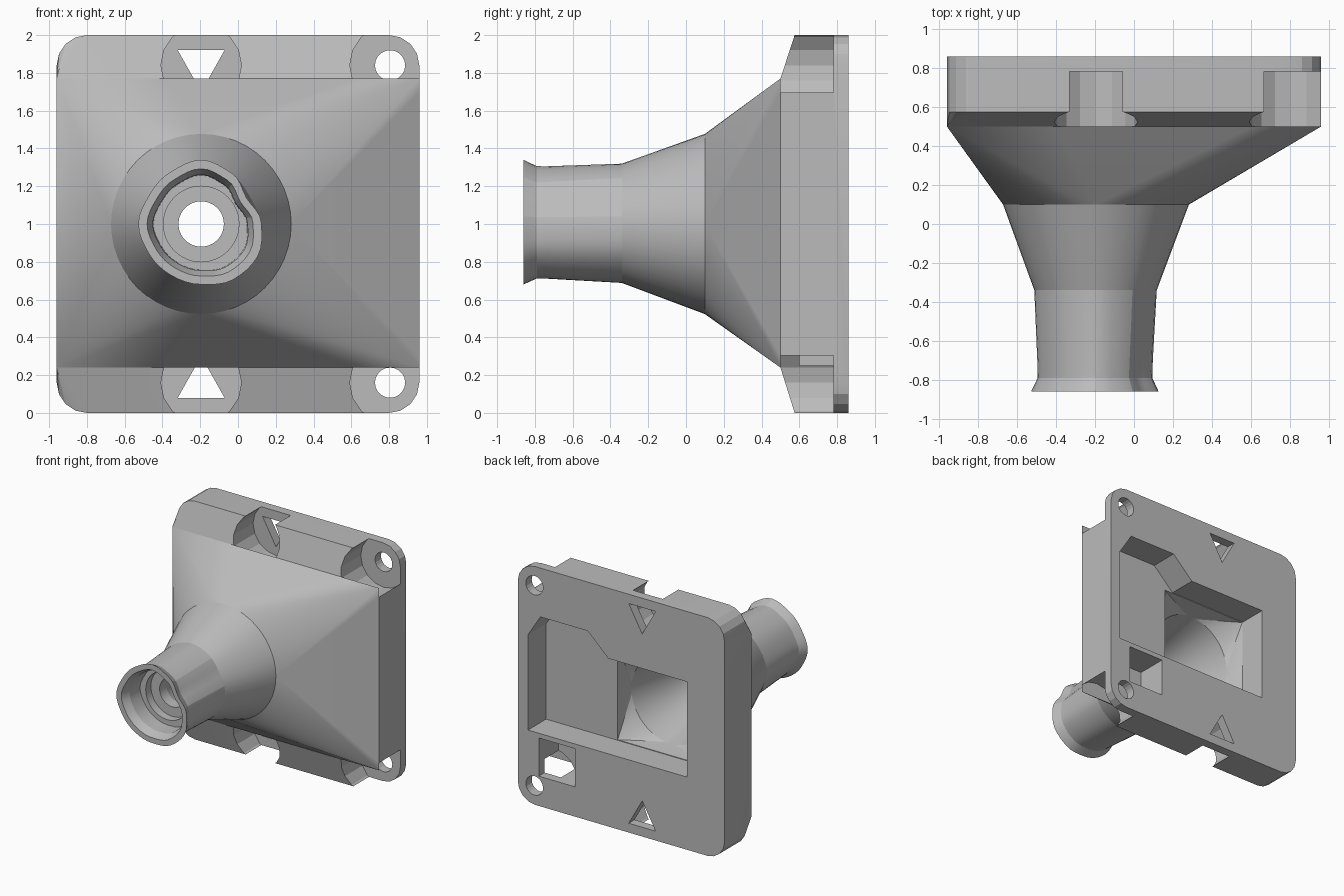
import bpy, bmesh, math
from math import sin, cos, pi

if "Cube" in bpy.data.objects:
    bpy.data.objects.remove(bpy.data.objects["Cube"])

CX, CZ, SEG = -0.195, 1.0, 48          # nozzle axis and roundness

mat = bpy.data.materials.new("plain grey")
mat.diffuse_color = (0.5, 0.5, 0.5, 1)
mat.use_nodes = True
mat.node_tree.nodes["Principled BSDF"].inputs["Base Color"].default_value = mat.diffuse_color


def finish(name, bm):
    bmesh.ops.recalc_face_normals(bm, faces=bm.faces)
    me = bpy.data.meshes.new(name)
    bm.to_mesh(me)
    bm.free()
    ob = bpy.data.objects.new(name, me)
    bpy.context.collection.objects.link(ob)
    me.materials.append(mat)
    return ob


def loft(name, rings):
    """Closed skin through rings of equal length."""
    bm = bmesh.new()
    vs = [[bm.verts.new(p) for p in r] for r in rings]
    n = len(vs[0])
    for a, b in zip(vs, vs[1:]):
        for i in range(n):
            j = (i + 1) % n
            bm.faces.new((a[i], a[j], b[j], b[i]))
    bm.faces.new(vs[0])
    bm.faces.new(vs[-1])
    return finish(name, bm)


def prism(name, pts, y0, y1):
    return loft(name, [[(x, y, z) for x, z in pts] for y in (y0, y1)])


def hull(name, pts):
    bm = bmesh.new()
    for p in pts:
        bm.verts.new(p)
    r = bmesh.ops.convex_hull(bm, input=bm.verts)
    junk = [g for g in r["geom_interior"] if isinstance(g, bmesh.types.BMVert)]
    bmesh.ops.delete(bm, geom=junk, context='VERTS')
    bmesh.ops.dissolve_limit(bm, angle_limit=0.002, verts=bm.verts, edges=bm.edges)
    return finish(name, bm)


def circle(x, z, r, n):
    return [(x + r * cos(2 * pi * i / n), z + r * sin(2 * pi * i / n)) for i in range(n)]


def ring(y, r, n=SEG):
    return [(x, y, z) for x, z in circle(CX, CZ, r, n)]


def rect(x0, x1, z0, z1):
    return [(x0, z0), (x1, z0), (x1, z1), (x0, z1)]


def combine(target, tool, op):
    m = target.modifiers.new("cut", 'BOOLEAN')
    m.operation, m.solver, m.object = op, 'EXACT', tool
    bpy.context.view_layer.objects.active = target
    bpy.ops.object.modifier_apply(modifier=m.name)
    bpy.data.objects.remove(tool)


def cut(target, *tools):
    for t in tools:
        combine(target, t, 'DIFFERENCE')


# Mouth outline: radius every 30 degrees, a soft lopsided triangle
LOBES = [.32, .277, .315, .34, .32, .315, .333, .318, .315, .32, .34, .345]


def lobed(y, scale, mix, r):
    """Ring blended between a circle of radius r and the scaled mouth outline."""
    out = []
    for i in range(SEG):
        f = i * 12 / SEG
        k = int(f)
        t = (1 - cos(pi * (f - k))) / 2
        m = LOBES[k % 12] * (1 - t) + LOBES[(k + 1) % 12] * t
        rad = m * scale * mix + r * (1 - mix)
        a = 2 * pi * i / SEG
        out.append((CX + rad * cos(a), y, CZ + rad * sin(a)))
    return out


# Mounting block: rounded back plate with sloped top and bottom edges
R = 0.16
outline = []
for q, (sx, sz) in enumerate([(1, 1), (-1, 1), (-1, -1), (1, -1)]):
    for i in range(5):
        a = pi / 2 * (q + i / 4)
        outline.append((sx * (0.96 - R) + R * cos(a), 1 + sz * (1 - R) + R * sin(a)))
front_rect = [(x, 0.5, z) for x, z in rect(-0.96, 0.96, 0.24, 1.77)]
body = hull("adapter_body", [(x, y, z) for x, z in outline for y in (0.575, 0.86)] + front_rect)

# Screw recesses, bolt holes and triangular locating holes, top and bottom
for s in (1, -1):
    zc = 1 + s * 0.84
    for x in (-0.195, 0.805):
        cut(body, prism("recess", circle(x, zc, 0.213, 16), 0.4, 0.782))
    cut(body, prism("bolt_hole", circle(0.805, zc, 0.08, 20), 0.7, 0.95))
    tri = [(-0.32, 1 + s * 0.922), (-0.07, 1 + s * 0.922), (-0.195, 1 + s * 0.70)]
    cut(body, prism("locating_hole", tri, 0.7, 0.95))
    cut(body, prism("locating_bore", circle(-0.195, zc - s * 0.01, 0.065, 8), 0.7, 0.84))

# Funnel from rectangle to circle
funnel = hull("funnel", front_rect + ring(0.1, 0.477))
combine(body, funnel, 'UNION')

# Nozzle with flared lobed mouth
nozzle = loft("nozzle", [ring(0.1, 0.477), lobed(-0.34, 0.95, 0.4, 0.317),
                         lobed(-0.74, 0.9, 0.9, 0.30), lobed(-0.79, 0.9, 1, 0.30),
                         lobed(-0.86, 1, 1, 0.3)])
combine(body, nozzle, 'UNION')

# Eyepiece cup, stepped seat and through hole
cut(body,
    loft("cup", [lobed(-0.9, 0.87, 1, 0), lobed(-0.86, 0.86, 1, 0),
                 lobed(-0.79, 0.77, 1, 0), lobed(-0.66, 0.76, 1, 0)]),
    loft("seat", [ring(-0.7, 0.2), ring(-0.59, 0.2)]),
    loft("through_hole", [ring(-0.65, 0.12), ring(-0.3, 0.12)]))

# Rear pocket and square window
cut(body, prism("pocket", [(-0.61, 0.61), (0.865, 0.61), (0.865, 1.41), (0.75, 1.59),
                           (0.31, 1.59), (0.12, 1.41), (-0.61, 1.41)], 0.62, 0.95))

# Inner light path: square tapering to a circle, then a stepped cone
square = [(x, y, z) for x, z in rect(-0.605, 0.2, 0.615, 1.405) for y in (0.62, 0.66)]
cut(body,
    hull("inner_taper", square + ring(0.48, 0.365)),
    loft("inner_cone", [ring(0.5, 0.365), ring(0.48, 0.365), ring(0.1, 0.28),
                        ring(-0.25, 0.2), ring(-0.5, 0.12)]))

# Small side pocket opening into the lower bolt recess
cut(body, prism("side_pocket", rect(0.43, 0.765, 0.25, 0.57), 0.6, 0.95))

# Smooth the round surfaces, keep edges crisp
bpy.ops.object.select_all(action='DESELECT')
body.select_set(True)
bpy.context.view_layer.objects.active = body
bpy.ops.object.shade_smooth_by_angle(angle=math.radians(14))
